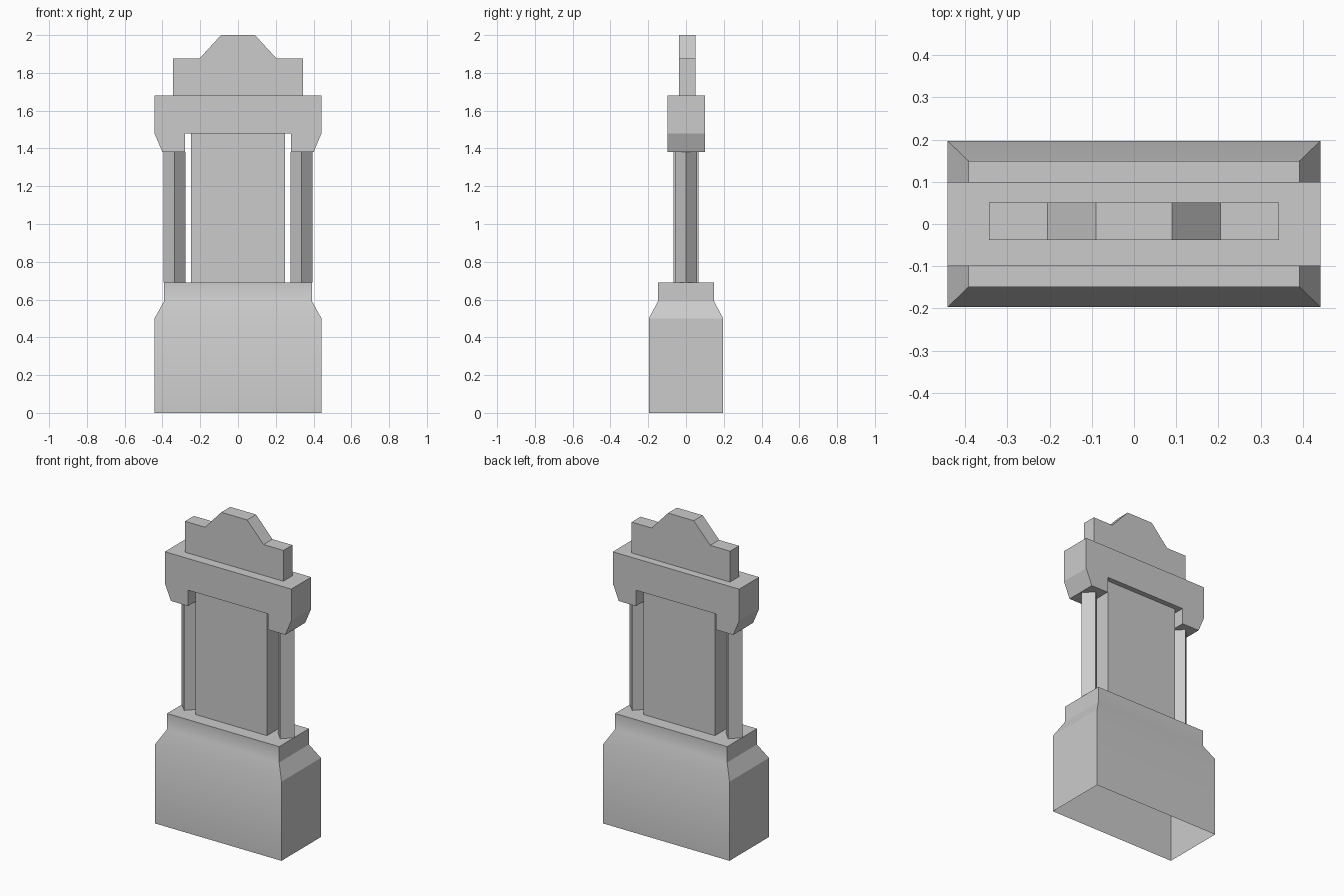
import bpy
import bmesh

cube = bpy.data.objects.get("Cube")
if cube:
    bpy.data.objects.remove(cube, do_unlink=True)

# One pale stone colour for the whole monument
COLOUR = (0.6, 0.6, 0.6, 1)
stone = bpy.data.materials.new("pale_stone")
stone.use_nodes = True
stone.diffuse_color = COLOUR
stone.node_tree.nodes["Principled BSDF"].inputs["Base Color"].default_value = COLOUR


def finish(name, bm):
    bmesh.ops.recalc_face_normals(bm, faces=bm.faces)
    mesh = bpy.data.meshes.new(name)
    bm.to_mesh(mesh)
    bm.free()
    mesh.materials.append(stone)
    obj = bpy.data.objects.new(name, mesh)
    bpy.context.collection.objects.link(obj)
    return obj


def loft(name, rings, open_bottom=False):
    """Join stacked rings of points into a closed solid."""
    bm = bmesh.new()
    loops = [[bm.verts.new(p) for p in ring] for ring in rings]
    for low, high in zip(loops, loops[1:]):
        for i in range(len(low)):
            j = (i + 1) % len(low)
            bm.faces.new((low[i], low[j], high[j], high[i]))
    bottom = bm.faces.new(loops[0])
    bm.faces.new(loops[-1])
    bmesh.ops.recalc_face_normals(bm, faces=bm.faces)
    if open_bottom:
        bmesh.ops.delete(bm, geom=[bottom], context="FACES_ONLY")
    return finish(name, bm)


def rectangle(x, y, z):
    return [(-x, -y, z), (x, -y, z), (x, y, z), (-x, y, z)]


def slab_from_half_profile(name, half, y_front, y_back):
    """Mirror a front outline across x and extrude it through y."""
    outline = half + [(-x, z) for x, z in reversed(half)]
    return loft(name, [[(x, y, z) for x, z in outline] for y in (y_front, y_back)])


# Hollow plinth with sloped shoulders, softly shaded on front and back
plinth = loft("plinth", [rectangle(0.442, 0.197, 0), rectangle(0.442, 0.197, 0.5),
                         rectangle(0.392, 0.149, 0.59), rectangle(0.392, 0.149, 0.69)],
              open_bottom=True)
for face in plinth.data.polygons:
    face.use_smooth = abs(face.normal.y) > 0.5

# Upright tablet
loft("tablet", [rectangle(0.25, 0.067, 0.69), rectangle(0.25, 0.067, 1.48)])

# Square columns turned to show a corner at the front
for side, cx in (("left", 0.336), ("right", -0.336)):
    r = 0.058
    loft(side + "_column", [[(cx, -r, z), (cx + r, 0, z), (cx, r, z), (cx - r, 0, z)]
                            for z in (0.69, 1.38)])

# Lintel with bracket ends reaching down to the columns
slab_from_half_profile("lintel", [(0.28, 1.48), (0.28, 1.38), (0.4, 1.38),
                                  (0.442, 1.48), (0.442, 1.68)], -0.099, 0.1)

# Stepped crest
slab_from_half_profile("crest", [(0.344, 1.68), (0.344, 1.875),
                                 (0.205, 1.875), (0.09, 2.0)], -0.038, 0.051)
